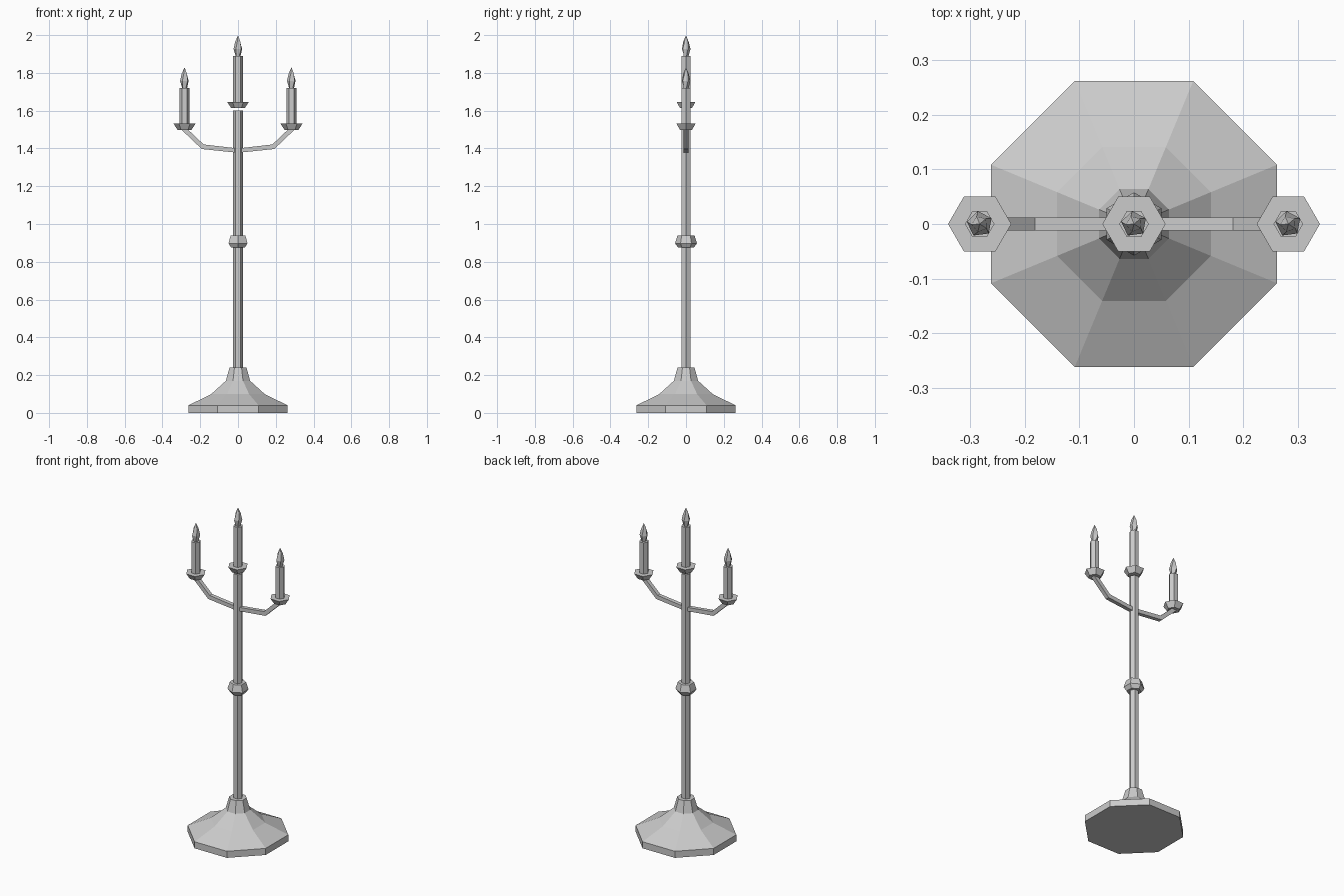
import bpy, bmesh, math
from mathutils import Vector

if "Cube" in bpy.data.objects:
    bpy.data.objects.remove(bpy.data.objects["Cube"])


def lathe(name, profile, sides, turn=0.0, x=0.0, twist=0.0):
    """Faceted solid of revolution from (radius, z) pairs; radius 0 makes a tip."""
    bm = bmesh.new()
    rings = []
    for i, (r, z) in enumerate(profile):
        if r == 0:
            rings.append([bm.verts.new((x, 0, z))])
            continue
        a0 = turn + twist * i
        rings.append([bm.verts.new((x + r * math.cos(a0 + 2 * math.pi * k / sides),
                                    r * math.sin(a0 + 2 * math.pi * k / sides), z))
                      for k in range(sides)])
    for a, b in zip(rings, rings[1:]):
        for k in range(sides):
            n = (k + 1) % sides
            if len(b) == 1:
                bm.faces.new((a[k], a[n], b[0]))
            else:
                bm.faces.new((a[k], a[n], b[n], b[k]))
    bm.faces.new(rings[0][::-1])
    if len(rings[-1]) > 1:
        bm.faces.new(rings[-1])
    return finish(name, bm)


def finish(name, bm):
    bmesh.ops.recalc_face_normals(bm, faces=bm.faces)
    me = bpy.data.meshes.new(name)
    bm.to_mesh(me)
    bm.free()
    ob = bpy.data.objects.new(name, me)
    bpy.context.collection.objects.link(ob)
    return ob


def arm(name, side):
    """Square bar swept along a bent path in the xz plane."""
    bm = bmesh.new()
    lower = [(0, 1.377), (0.192, 1.397), (0.297, 1.497)]
    upper = [(0, 1.4), (0.182, 1.421), (0.262, 1.497)]
    rings = []
    for (x0, z0), (x1, z1) in zip(lower, upper):
        rings.append([bm.verts.new(Vector((side * x, y, z))) for x, y, z in
                      ((x0, -0.012, z0), (x0, 0.012, z0), (x1, 0.012, z1), (x1, -0.012, z1))])
    for a, b in zip(rings, rings[1:]):
        for k in range(4):
            n = (k + 1) % 4
            bm.faces.new((a[k], a[n], b[n], b[k]))
    bm.faces.new(rings[0])
    bm.faces.new(rings[-1])
    return finish(name, bm)


def candle_set(label, x, z, height):
    """Drip dish, candle and flame; z is the underside of the dish."""
    lathe(label + "_dish", [(0.036, z), (0.058, z + 0.034)], 6, x=x)
    lathe(label + "_candle", [(0.027, z + 0.03), (0.027, z + 0.034 + height)], 6, x=x)
    f = z + 0.034 + height
    lathe(label + "_flame", [(0.014, f), (0.024, f + 0.037), (0.015, f + 0.075), (0, f + 0.109)],
          5, x=x, turn=0.2, twist=0.25)


# Octagonal stepped foot (apothem to corner radius)
c = 1 / math.cos(math.pi / 8)
lathe("base", [(0.262 * c, 0), (0.262 * c, 0.04), (0.141 * c, 0.1), (0.064 * c, 0.17), (0.045 * c, 0.24)],
      8, turn=math.pi / 8)

# Pole and its knob
lathe("pole", [(0.026, 0.2), (0.026, 1.602)], 6)
lathe("pole_knob", [(0.042, 0.875), (0.058, 0.898), (0.045, 0.94)], 6, turn=math.pi / 6)

# Arms with their candles, then the centre candle
for label, s in (("left", -1), ("right", 1)):
    arm(label + "_arm", s)
    candle_set(label, s * 0.283, 1.497, 0.19)
candle_set("centre", 0, 1.613, 0.243)
